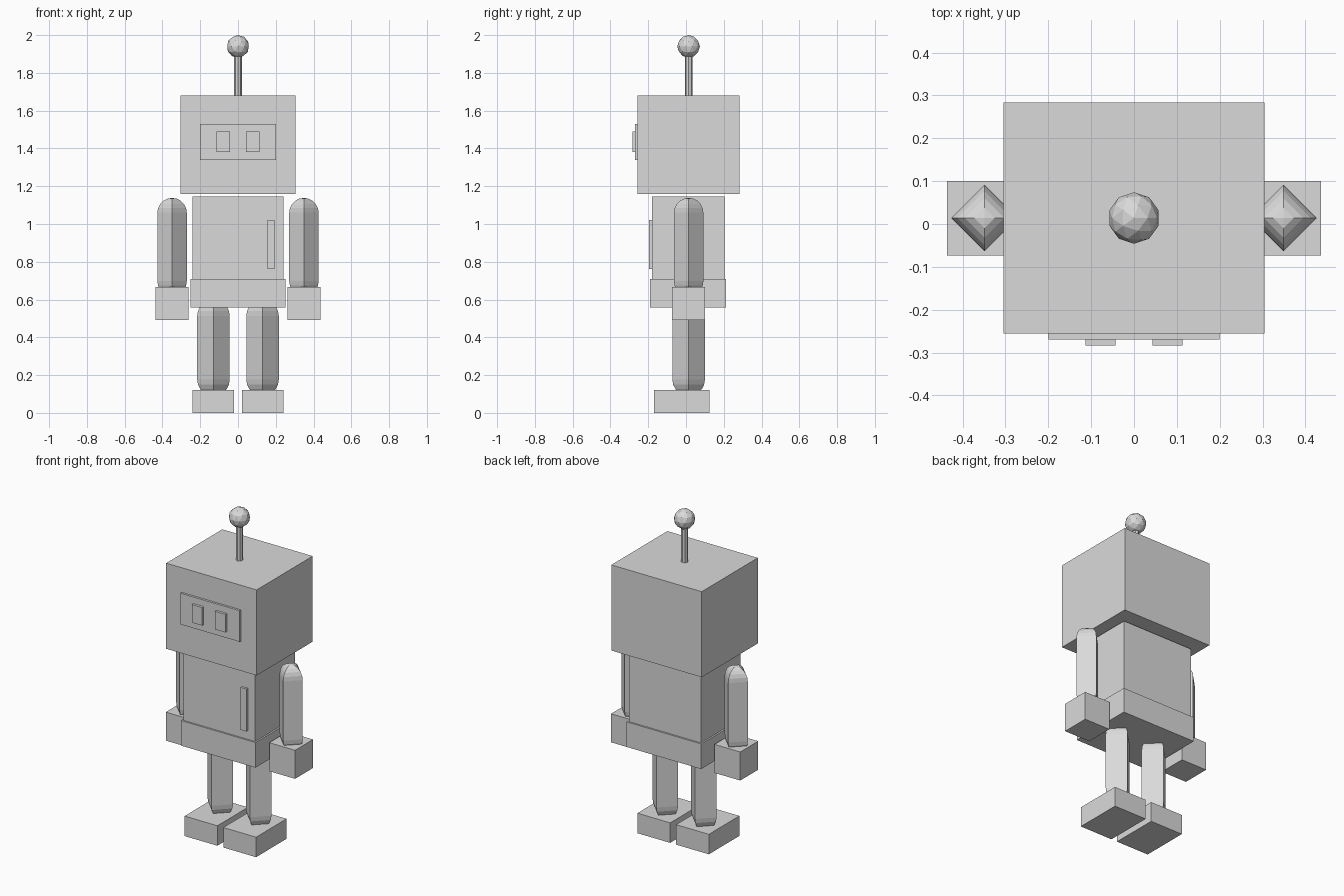
import bpy, bmesh, math
from mathutils import Matrix, Vector

if "Cube" in bpy.data.objects:
    bpy.data.objects.remove(bpy.data.objects["Cube"])

grey = bpy.data.materials.new("light grey")
grey.diffuse_color = (0.7, 0.7, 0.7, 1)
grey.use_nodes = True
grey.node_tree.nodes["Principled BSDF"].inputs["Base Color"].default_value = grey.diffuse_color
CY = 0.014  # depth of the body's centre line


def add(name, bm):
    bmesh.ops.recalc_face_normals(bm, faces=bm.faces)
    mesh = bpy.data.meshes.new(name)
    bm.to_mesh(mesh)
    bm.free()
    mesh.materials.append(grey)
    ob = bpy.data.objects.new(name, mesh)
    bpy.context.collection.objects.link(ob)
    return ob


def box(name, x, y, z):
    """Box from (min, max) pairs."""
    bm = bmesh.new()
    size = [b - a for a, b in (x, y, z)]
    mid = Vector([(a + b) / 2 for a, b in (x, y, z)])
    bmesh.ops.create_cube(bm, size=1, matrix=Matrix.Translation(mid) @ Matrix.Diagonal((*size, 1)))
    return add(name, bm)


def capsule(name, x, r, z0, z1, rings=5, sides=4):
    """Upright capsule with few sides and rounded ends, corners on the axes."""
    bm = bmesh.new()
    prof = []
    for i in range(1, rings + 1):
        a = math.pi / 2 * i / rings
        prof.append((r * math.sin(a), z0 + r - r * math.cos(a)))
    prof += [(q, z0 + z1 - z) for q, z in reversed(prof)]
    loops = [[bm.verts.new((x + q * math.cos(2 * math.pi * k / sides),
                            CY + q * math.sin(2 * math.pi * k / sides), z))
              for k in range(sides)] for q, z in prof]
    for a, b in zip(loops, loops[1:]):
        for k in range(sides):
            n = (k + 1) % sides
            bm.faces.new((a[k], a[n], b[n], b[k]))
    for ring, z in ((loops[0], z0), (loops[-1], z1)):
        tip = bm.verts.new((x, CY, z))
        for k in range(sides):
            bm.faces.new((ring[k], ring[(k + 1) % sides], tip))
    return add(name, bm)


# Head with face plate
box("head", (-0.305, 0.305), (-0.256, 0.284), (1.158, 1.68))
box("face_plate", (-0.2, 0.2), (-0.269, -0.25), (1.34, 1.53))

# Torso, hips and chest strip
box("torso", (-0.242, 0.242), (-0.181, 0.203), (0.69, 1.146))
box("hips", (-0.252, 0.252), (-0.191, 0.213), (0.557, 0.71))
box("chest_strip", (0.155, 0.193), (-0.195, -0.17), (0.763, 1.022))

# Paired parts
for side, s in (("right", -1), ("left", 1)):
    def span(a, b):
        return tuple(sorted((s * a, s * b)))
    box(side + "_eye", span(0.043, 0.113), (-0.284, -0.26), (1.38, 1.49))
    capsule(side + "_arm", s * 0.349, 0.078, 0.62, 1.138)
    box(side + "_hand", span(0.262, 0.436), (-0.073, 0.1), (0.493, 0.667))
    capsule(side + "_leg", s * 0.13, 0.086, 0.09, 0.6)
    box(side + "_foot", span(0.02, 0.241), (-0.17, 0.124), (0, 0.122))

# Antenna rod and ball
bm = bmesh.new()
bmesh.ops.create_cone(bm, cap_ends=True, segments=8, radius1=0.02, radius2=0.02, depth=0.26,
                      matrix=Matrix.Translation((0, CY, 1.79)))
add("antenna_rod", bm)
bm = bmesh.new()
bmesh.ops.create_icosphere(bm, subdivisions=2, radius=0.06, matrix=Matrix.Translation((0, CY, 1.94)))
add("antenna_ball", bm)
